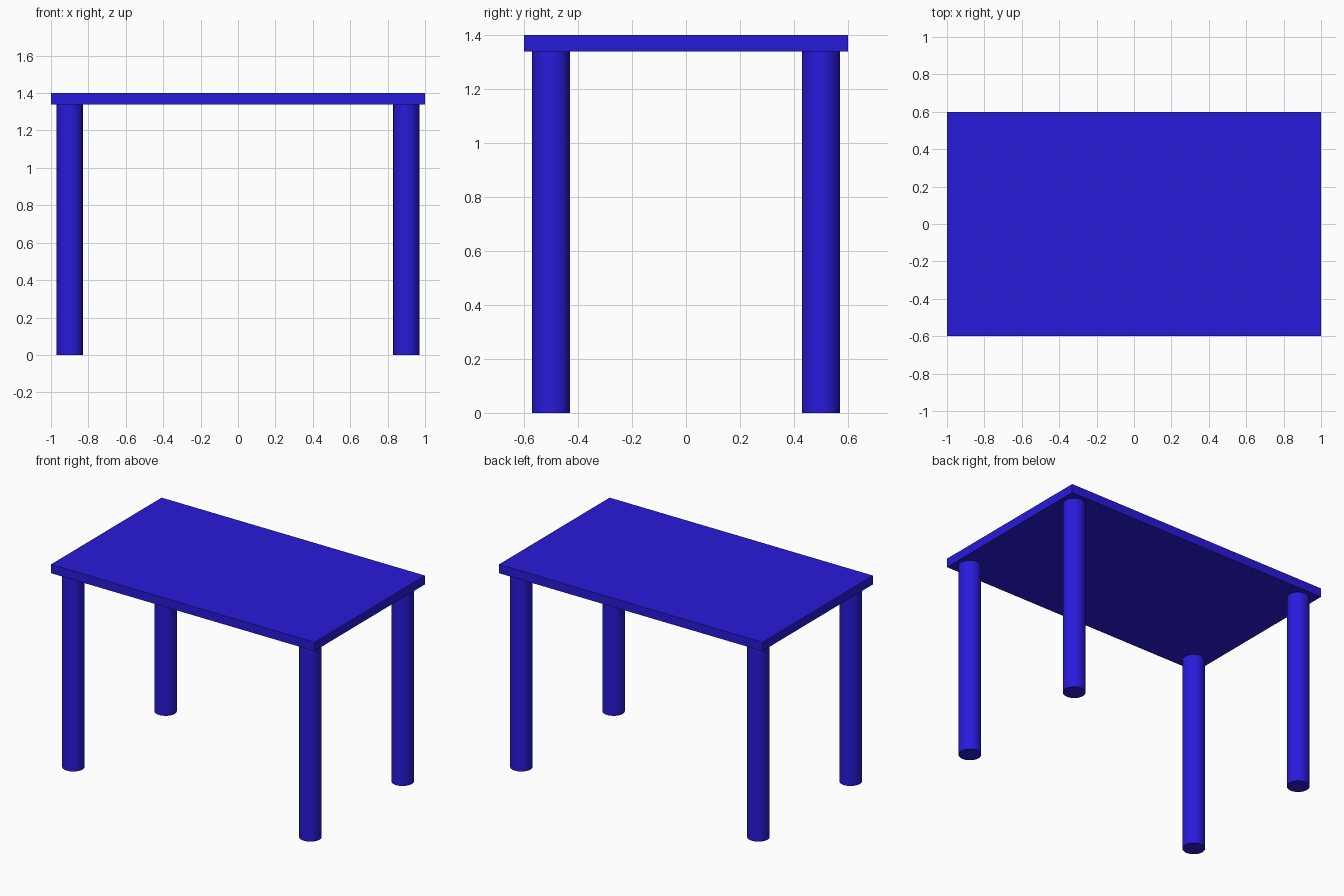
import bpy

if "Cube" in bpy.data.objects:
    bpy.data.objects.remove(bpy.data.objects["Cube"])

TOP_Z, THICK = 1.40, 0.06
LEG_H, LEG_R = TOP_Z - THICK, 0.07

blue = bpy.data.materials.new("blue_paint")
blue.diffuse_color = (0.022, 0.01, 0.7, 1)
blue.use_nodes = True
blue.node_tree.nodes["Principled BSDF"].inputs["Base Color"].default_value = blue.diffuse_color

# Tabletop slab
bpy.ops.mesh.primitive_cube_add(size=1, location=(0, 0, TOP_Z - THICK / 2))
top = bpy.context.object
top.name = "tabletop"
top.scale = (2.0, 1.2, THICK)
bpy.ops.object.transform_apply(location=False, rotation=False, scale=True)
top.data.materials.append(blue)

# Four round legs, one near each corner
for y, depth_name in ((-0.5, "front"), (0.5, "back")):
    for x, side_name in ((-0.9, "left"), (0.9, "right")):
        bpy.ops.mesh.primitive_cylinder_add(
            vertices=48, radius=LEG_R, depth=LEG_H, location=(x, y, LEG_H / 2))
        leg = bpy.context.object
        leg.name = f"{depth_name}_{side_name}_leg"
        leg.data.materials.append(blue)
        bpy.ops.object.shade_smooth_by_angle()
